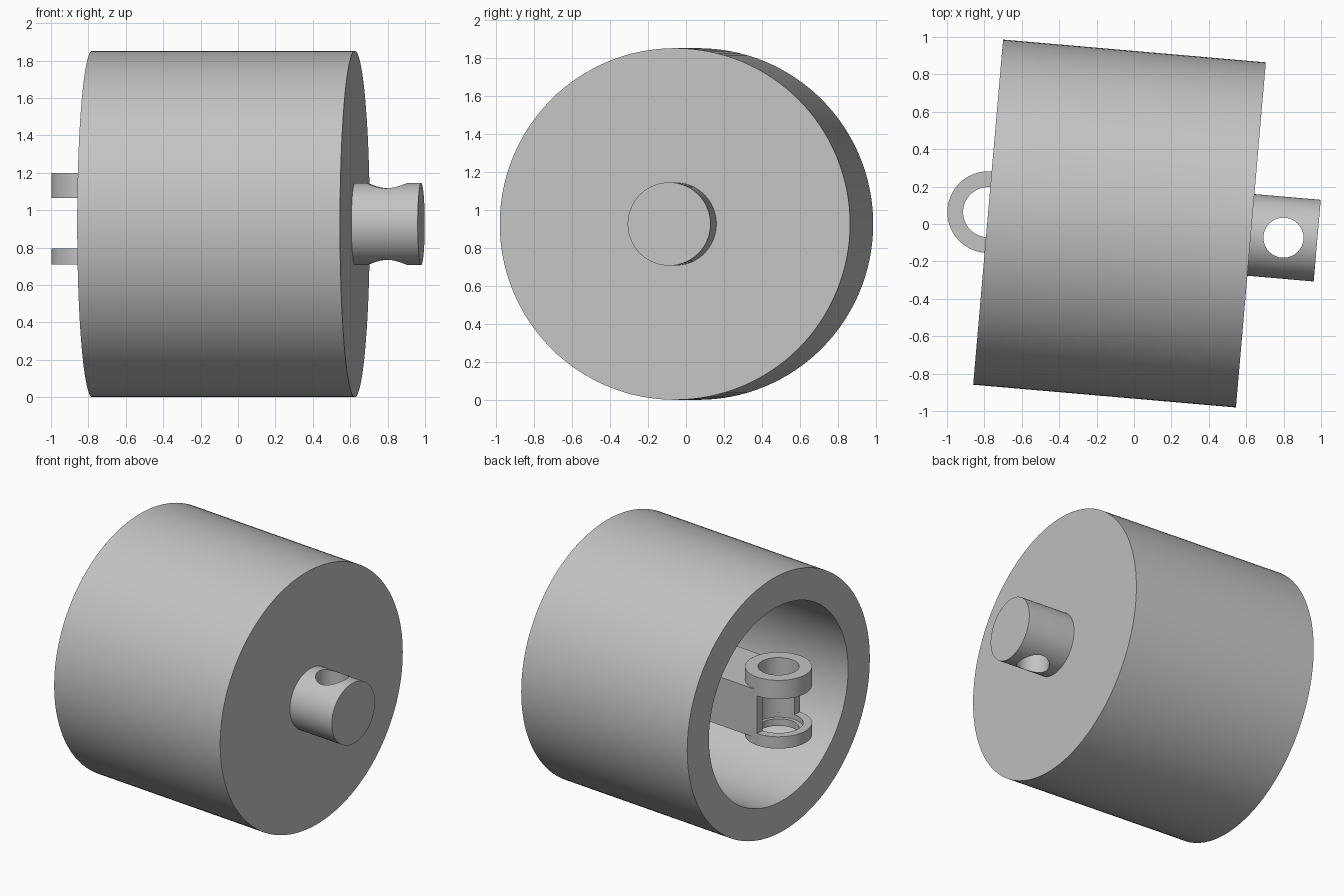
import bpy, bmesh, math
from mathutils import Matrix, Vector

cube = bpy.data.objects.get("Cube")
if cube:
    bpy.data.objects.remove(cube, do_unlink=True)

# One plain grey for everything
grey = bpy.data.materials.new("light grey")
grey.use_nodes = True
COLOUR = (0.55, 0.55, 0.55, 1)
grey.diffuse_color = COLOUR
grey.node_tree.nodes["Principled BSDF"].inputs["Base Color"].default_value = COLOUR

# The whole assembly is turned slightly about the vertical
MID = 0.926
PLACE = Matrix.Translation((-0.0775, 0.0025, 0)) @ Matrix.Rotation(math.radians(-4.95), 4, "Z")
ALONG_X = Matrix.Translation((0, 0, MID)) @ Matrix.Rotation(math.pi / 2, 4, "Y")
END = 0.705          # half the drum length
UPRIGHT_AT_END = Matrix.Translation((-END, 0, 0))


def finish(name, bm, local):
    bmesh.ops.remove_doubles(bm, verts=bm.verts, dist=1e-5)
    bmesh.ops.recalc_face_normals(bm, faces=bm.faces)
    bm.transform(PLACE @ local)
    mesh = bpy.data.meshes.new(name)
    bm.to_mesh(mesh)
    bm.free()
    obj = bpy.data.objects.new(name, mesh)
    bpy.context.collection.objects.link(obj)
    mesh.materials.append(grey)
    return obj


def smooth(obj):
    bpy.ops.object.select_all(action="DESELECT")
    obj.select_set(True)
    bpy.context.view_layer.objects.active = obj
    bpy.ops.object.shade_smooth_by_angle(angle=math.radians(30))


def lathe(name, profile, local, closed=False, steps=96):
    """Revolve (radius, height) points about the local z axis."""
    bm = bmesh.new()
    verts = [bm.verts.new((r, 0, h)) for r, h in profile]
    pairs = list(zip(verts, verts[1:] + verts[:1]))
    edges = [bm.edges.new(p) for p in (pairs if closed else pairs[:-1])]
    bmesh.ops.spin(bm, geom=verts + edges, axis=(0, 0, 1), cent=(0, 0, 0),
                   angle=2 * math.pi, steps=steps, use_merge=True)
    return finish(name, bm, local)


# Hollow drum, open at one end
drum = lathe("drum", [(0, END), (MID, END), (MID, -END), (0.706, -END),
                      (0.706, 0.49), (0, 0.49)], ALONG_X, steps=128)
smooth(drum)

# Knob with a vertical pin hole
knob = lathe("knob", [(0, 1.061), (0.219, 1.061), (0.219, 0.69), (0, 0.69)], ALONG_X)
cutter = lathe("pin_hole_cutter", [(0, 0.5), (0.107, 0.5), (0.107, 1.4), (0, 1.4)],
               Matrix.Translation((0.88, 0, 0)))
cutter.hide_render = True
mod = knob.modifiers.new("pin hole", "BOOLEAN")
mod.operation, mod.solver, mod.object = "DIFFERENCE", "EXACT", cutter
bpy.context.view_layer.objects.active = knob
bpy.ops.object.modifier_apply(modifier=mod.name)
bpy.data.objects.remove(cutter, do_unlink=True)
smooth(knob)

# Two pin rings at the open end, the lower one with a stepped hole
upper = lathe("upper_ring", [(0.134, 1.065), (0.218, 1.065), (0.218, 1.2), (0.134, 1.2)],
              UPRIGHT_AT_END, closed=True)
lower = lathe("lower_ring", [(0.134, 0.71), (0.218, 0.71), (0.218, 0.795),
                             (0.16, 0.795), (0.16, 0.76), (0.134, 0.76)],
              UPRIGHT_AT_END, closed=True)
smooth(upper)
smooth(lower)

# Arm inside the drum, its end hollowed by a half-round pin recess
bm = bmesh.new()
half, recess, reach = 0.218, 0.16, END + 0.5
outline = [(0, half), (reach, half), (reach, -half), (0, -half)]
for i in range(33):
    a = -math.pi / 2 + math.pi * i / 32
    outline.append((recess * math.cos(a), recess * math.sin(a)))
face = bm.faces.new([bm.verts.new((x, y, 0.76)) for x, y in outline])
top = bmesh.ops.extrude_face_region(bm, geom=[face])["geom"]
bmesh.ops.translate(bm, vec=Vector((0, 0, 0.347)),
                    verts=[g for g in top if isinstance(g, bmesh.types.BMVert)])
smooth(finish("arm", bm, UPRIGHT_AT_END))
